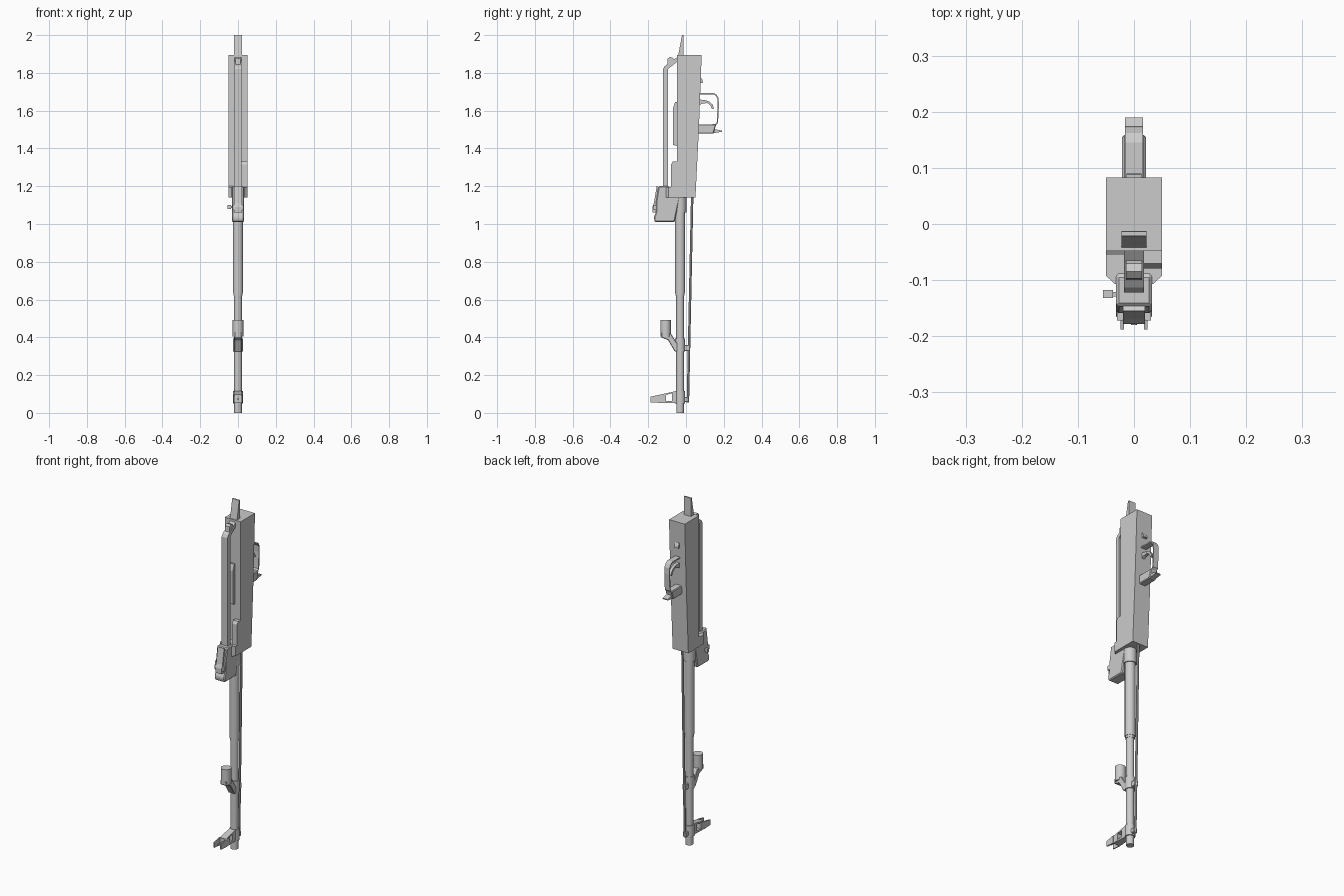
import bpy, bmesh
from math import radians
from mathutils import Vector


def finish(name, bm, smooth=False):
    bmesh.ops.recalc_face_normals(bm, faces=bm.faces)
    me = bpy.data.meshes.new(name)
    bm.to_mesh(me)
    bm.free()
    ob = bpy.data.objects.new(name, me)
    bpy.context.collection.objects.link(ob)
    if smooth:
        bpy.ops.object.select_all(action='DESELECT')
        ob.select_set(True)
        bpy.context.view_layer.objects.active = ob
        bpy.ops.object.shade_smooth_by_angle(angle=radians(35))
    return ob


def profile(name, pts, x0, x1, bevel=0):
    """Extrude a (y, z) outline from x0 to x1."""
    bm = bmesh.new()
    f = bm.faces.new([bm.verts.new((x0, y, z)) for y, z in pts])
    r = bmesh.ops.extrude_face_region(bm, geom=[f])
    vs = [v for v in r['geom'] if isinstance(v, bmesh.types.BMVert)]
    bmesh.ops.translate(bm, vec=(x1 - x0, 0, 0), verts=vs)
    ob = finish(name, bm)
    if bevel:
        m = ob.modifiers.new('bevel', 'BEVEL')
        m.width, m.segments = bevel, 1
    return ob


def plan(name, pts, z0, z1):
    """Extrude an (x, y) outline from z0 to z1."""
    bm = bmesh.new()
    f = bm.faces.new([bm.verts.new((x, y, z0)) for x, y in pts])
    r = bmesh.ops.extrude_face_region(bm, geom=[f])
    vs = [v for v in r['geom'] if isinstance(v, bmesh.types.BMVert)]
    bmesh.ops.translate(bm, vec=(0, 0, z1 - z0), verts=vs)
    return finish(name, bm)


def box(name, x0, x1, y0, y1, z0, z1, bevel=0):
    return profile(name, [(y0, z0), (y1, z0), (y1, z1), (y0, z1)], x0, x1, bevel)


def rod(name, a, b, r, sides=16):
    a, b = Vector(a), Vector(b)
    bm = bmesh.new()
    bmesh.ops.create_cone(bm, cap_ends=True, segments=sides, radius1=r, radius2=r, depth=(b - a).length)
    rot = (b - a).to_track_quat('Z', 'Y').to_matrix()
    bmesh.ops.rotate(bm, matrix=rot, verts=bm.verts)
    bmesh.ops.translate(bm, vec=(a + b) / 2, verts=bm.verts)
    return finish(name, bm, True)


def strip(name, path, thick, hw):
    """Bent flat strip following a (y, z) path."""
    P = [Vector(p) for p in path]
    left, right = [], []
    for i, p in enumerate(P):
        t = (P[min(i + 1, len(P) - 1)] - P[max(i - 1, 0)]).normalized()
        n = Vector((-t.y, t.x)) * thick / 2
        left.append(p + n)
        right.append(p - n)
    return profile(name, left + right[::-1], -hw, hw)


BY = -0.031  # barrel axis

# Receiver body, side step and tail tongue
profile('receiver', [(-0.048, 1.895), (0.083, 1.895), (0.068, 1.5), (0.05, 1.14),
                     (-0.06, 1.14), (-0.078, 1.18), (-0.048, 1.2)], -0.05, 0.05)
profile('side_step', [(-0.04, 1.15), (-0.06, 1.15), (-0.079, 1.18), (-0.079, 1.315),
                      (-0.07, 1.33), (-0.04, 1.33)], 0.018, 0.05)
profile('tail_tongue', [(-0.046, 1.88), (-0.012, 1.88), (-0.013, 2.0), (-0.021, 2.0),
                        (-0.04, 1.9)], -0.022, 0.022)
profile('inner_block', [(-0.04, 1.41), (-0.07, 1.42), (-0.07, 1.61), (-0.058, 1.645),
                        (-0.04, 1.645)], -0.016, 0.016)

# Raised rail standing off the receiver
profile('top_rail', [(-0.122, 1.19), (-0.122, 1.82), (-0.113, 1.835), (-0.045, 1.885),
                     (-0.045, 1.86), (-0.096, 1.82), (-0.096, 1.19)], -0.018, 0.018)
profile('rail_button', [(-0.1, 1.835), (-0.097, 1.875), (-0.085, 1.885), (-0.07, 1.88),
                        (-0.06, 1.86)], -0.014, 0.014)

# Rear sight block with flange and leaf
plan('sight_flange', [(-0.05, -0.05), (-0.05, -0.092), (-0.034, -0.107),
                      (0.034, -0.107), (0.05, -0.092), (0.05, -0.05)], 1.14, 1.195)
profile('rear_sight_block', [(-0.06, 1.01), (-0.165, 1.01), (-0.17, 1.035), (-0.16, 1.06),
                             (-0.158, 1.12), (-0.146, 1.2), (-0.09, 1.2), (-0.072, 1.15),
                             (-0.03, 1.15), (-0.05, 1.06)], -0.032, 0.032, 0.005)
profile('sight_leaf', [(-0.145, 1.195), (-0.155, 1.2), (-0.17, 1.11), (-0.178, 1.09),
                       (-0.178, 1.06), (-0.15, 1.06)], -0.02, 0.02)
box('sight_slider', -0.03, 0.03, -0.172, -0.15, 1.075, 1.1)
box('side_knob', -0.055, -0.037, -0.132, -0.118, 1.08, 1.1)
box('knob_pin', -0.04, -0.03, -0.129, -0.121, 1.086, 1.094)

# Stepped barrel
for name, z0, z1, r in [('barrel_socket', 1.06, 1.145, 0.033), ('barrel_rear', 0.635, 1.08, 0.027),
                        ('barrel_step', 0.622, 0.636, 0.024), ('barrel_front', 0.05, 0.63, 0.021),
                        ('muzzle', 0.0, 0.06, 0.0205)]:
    rod(name, (0, BY, z0), (0, BY, z1), r)

# Cleaning rod
rod('cleaning_rod', (0, 0.033, 1.16), (0, 0.01, 0.055), 0.0065, 8)

# Gas block
rod('gas_cup', (0, -0.108, 0.405), (0, -0.108, 0.492), 0.028)
profile('gas_arm', [(-0.135, 0.425), (-0.132, 0.40), (-0.095, 0.385), (-0.06, 0.325), (-0.03, 0.325),
                    (-0.03, 0.345), (-0.055, 0.38), (-0.08, 0.42)], -0.02, 0.02, 0.003)
rod('gas_collar', (0, BY, 0.325), (0, BY, 0.395), 0.026)
box('gas_lug', -0.011, 0.011, -0.015, 0.021, 0.328, 0.36, 0.003)

# Front sight: collar, lug, window frame and paired ears
rod('front_collar', (0, BY, 0.05), (0, BY, 0.115), 0.0265)
box('front_lug', -0.012, 0.012, -0.015, 0.014, 0.058, 0.085, 0.003)
profile('front_upper_arm', [(-0.03, 0.115), (-0.055, 0.115), (-0.135, 0.097), (-0.135, 0.087),
                            (-0.108, 0.095), (-0.075, 0.103), (-0.075, 0.062), (-0.03, 0.062)],
        -0.019, 0.019)
box('front_lower_arm', -0.019, 0.019, -0.135, -0.05, 0.052, 0.063)
box('front_post_base', -0.022, 0.022, -0.14, -0.105, 0.053, 0.096)
rod('front_post', (0, -0.135, 0.073), (0, -0.18, 0.073), 0.005, 8)
for s, side in ((-1, 'left'), (1, 'right')):
    profile(f'{side}_sight_ear', [(-0.135, 0.053), (-0.188, 0.056), (-0.188, 0.086), (-0.135, 0.097)],
            s * 0.018, s * 0.024)

# Trigger group
strip('trigger_guard', [(0.066, 1.69), (0.145, 1.69), (0.16, 1.682), (0.169, 1.665), (0.171, 1.63),
                        (0.166, 1.535), (0.155, 1.525), (0.14, 1.525)], 0.007, 0.016)
strip('trigger', [(0.06, 1.648), (0.1, 1.65), (0.12, 1.643), (0.135, 1.63), (0.143, 1.61)], 0.012, 0.008)
profile('trigger_root', [(0.06, 1.62), (0.085, 1.637), (0.11, 1.64), (0.1, 1.656), (0.06, 1.66)],
        -0.009, 0.009)
profile('latch_plate', [(0.06, 1.528), (0.16, 1.528), (0.152, 1.50), (0.145, 1.478), (0.06, 1.478)],
        -0.021, 0.021, 0.004)
profile('latch_tip', [(0.14, 1.505), (0.19, 1.494), (0.19, 1.488), (0.14, 1.48)], -0.016, 0.016)
profile('rear_nub', [(0.07, 1.745), (0.09, 1.748), (0.088, 1.76), (0.08, 1.775), (0.07, 1.775)],
        -0.013, 0.013)
